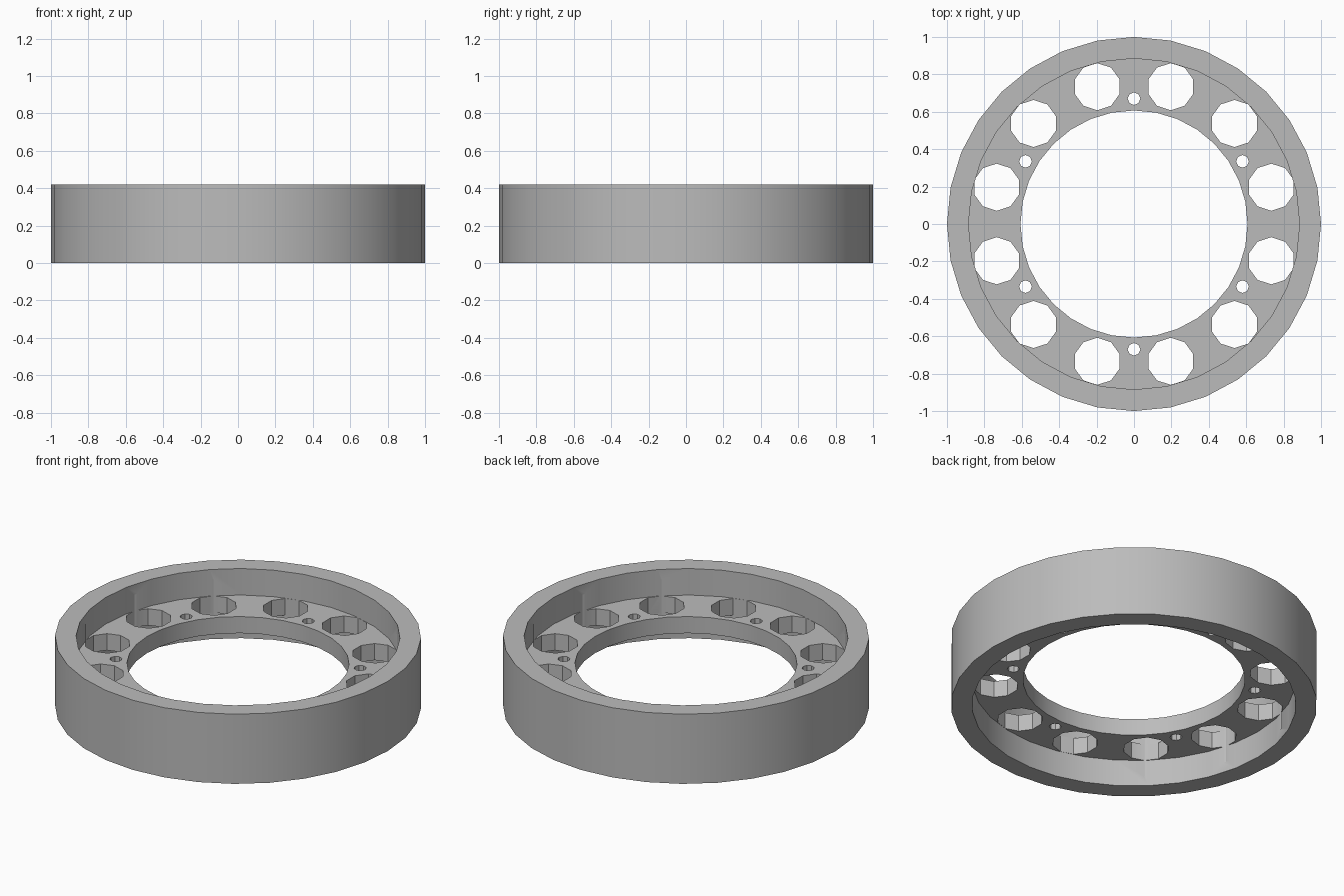
import bpy, bmesh, math

SIDES = 32

cube = bpy.data.objects.get("Cube")
if cube:
    bpy.data.objects.remove(cube)

# Single grey metal
metal = bpy.data.materials.new("grey metal")
metal.use_nodes = True
colour = (0.5, 0.5, 0.5, 1)
metal.diffuse_color = colour
metal.node_tree.nodes["Principled BSDF"].inputs["Base Color"].default_value = colour


def add_object(name, bm):
    bmesh.ops.recalc_face_normals(bm, faces=bm.faces)
    mesh = bpy.data.meshes.new(name)
    bm.to_mesh(mesh)
    bm.free()
    mesh.materials.append(metal)
    obj = bpy.data.objects.new(name, mesh)
    bpy.context.collection.objects.link(obj)
    return obj


def add_hole(bm, ring_radius, angle, radius, sides):
    x, y = ring_radius * math.cos(angle), ring_radius * math.sin(angle)
    new = bmesh.ops.create_cone(bm, cap_ends=True, segments=sides,
                                radius1=radius, radius2=radius, depth=0.3)
    bmesh.ops.translate(bm, verts=new["verts"], vec=(x, y, 0.21))


# Rim and recessed flange, turned from one T-shaped section
outer, rim, bore = 1.0, 0.885, 0.607
height, low, high = 0.42, 0.16, 0.26
section = [(outer, 0), (outer, height), (rim, height), (rim, high),
           (bore, high), (bore, low), (rim, low), (rim, 0)]
bm = bmesh.new()
rings = []
for i in range(SIDES):
    a = math.tau * i / SIDES
    rings.append([bm.verts.new((r * math.cos(a), r * math.sin(a), z))
                  for r, z in section])
for i, ring in enumerate(rings):
    after = rings[(i + 1) % SIDES]
    for j in range(len(section)):
        k = (j + 1) % len(section)
        bm.faces.new((ring[j], after[j], after[k], ring[k]))
wheel = add_object("flanged_ring", bm)

# Cutters: twelve lightening holes and six bolt holes
bm = bmesh.new()
for i in range(12):
    add_hole(bm, 0.76, math.radians(15 + 30 * i), 0.126, 10)
for i in range(6):
    add_hole(bm, 0.67, math.radians(30 + 60 * i), 0.034, 8)
cutter = add_object("hole_cutter", bm)

cut = wheel.modifiers.new("holes", "BOOLEAN")
cut.operation = "DIFFERENCE"
cut.solver = "EXACT"
cut.object = cutter

bpy.ops.object.select_all(action="DESELECT")
wheel.select_set(True)
bpy.context.view_layer.objects.active = wheel
bpy.ops.object.modifier_apply(modifier=cut.name)
bpy.data.objects.remove(cutter)
bpy.ops.object.shade_smooth_by_angle(angle=math.radians(30))
